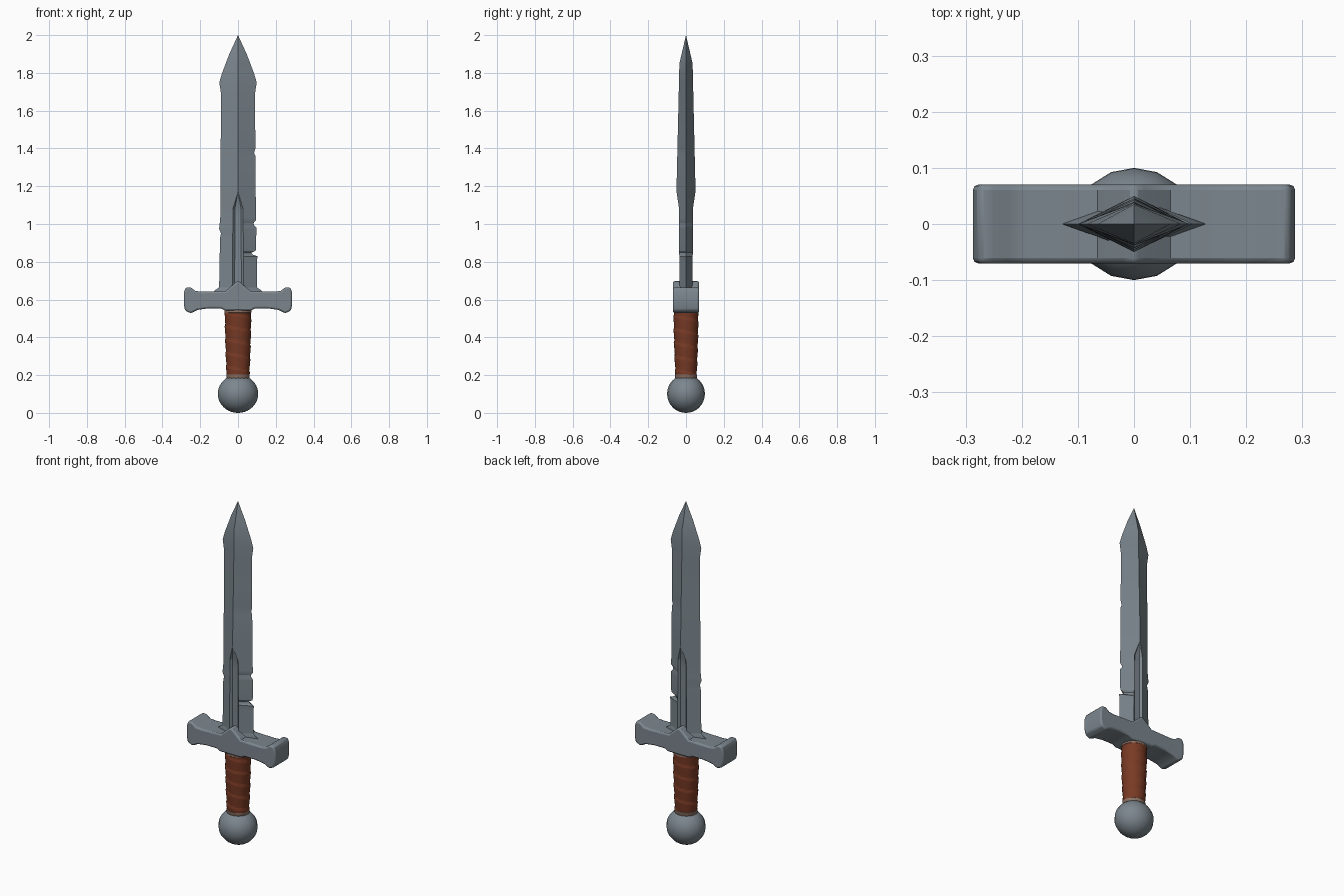
import bpy, bmesh, math

if "Cube" in bpy.data.objects:
    bpy.data.objects.remove(bpy.data.objects["Cube"])


def material(name, rgb):
    m = bpy.data.materials.new(name)
    m.diffuse_color = (*rgb, 1)
    m.use_nodes = True
    m.node_tree.nodes["Principled BSDF"].inputs["Base Color"].default_value = m.diffuse_color
    return m


STEEL = material("grey steel", (0.20, 0.24, 0.27))
LEATHER = material("red brown leather", (0.19, 0.042, 0.018))
TAN = material("worn tan band", (0.27, 0.17, 0.13))


def finish(name, bm, mat, angle=30):
    bmesh.ops.recalc_face_normals(bm, faces=bm.faces)
    mesh = bpy.data.meshes.new(name)
    bm.to_mesh(mesh)
    bm.free()
    mesh.materials.append(mat)
    ob = bpy.data.objects.new(name, mesh)
    bpy.context.collection.objects.link(ob)
    bpy.ops.object.select_all(action='DESELECT')
    ob.select_set(True)
    bpy.context.view_layer.objects.active = ob
    bpy.ops.object.shade_smooth_by_angle(angle=math.radians(angle))
    return ob


def loft(name, rings, mat, merge=0.0, angle=30):
    """Skin a stack of equal-length closed rings and cap the ends."""
    bm = bmesh.new()
    vs = [[bm.verts.new(p) for p in r] for r in rings]
    n = len(rings[0])
    for a, b in zip(vs, vs[1:]):
        for i in range(n):
            j = (i + 1) % n
            bm.faces.new((a[i], a[j], b[j], b[i]))
    bm.faces.new(vs[0])
    bm.faces.new(vs[-1])
    if merge:
        bmesh.ops.remove_doubles(bm, verts=bm.verts, dist=merge)
    return finish(name, bm, mat, angle)


def lerp_table(z, table):
    for (z0, v0), (z1, v1) in zip(table, table[1:]):
        if z <= z1:
            return v0 + (v1 - v0) * max(0, (z - z0) / (z1 - z0))
    return table[-1][1]


# Blade: diamond section with a lower fuller, chipped left and right edges
LEFT = [(0.60, .13), (0.645, .128), (0.665, .10), (0.80, .097), (0.92, .096),
        (0.95, .090), (0.975, .10), (1.03, .094), (1.2, .093), (1.5, .091),
        (1.69, .090), (1.75, .099), (1.80, .084), (1.9, .046), (2.0, 0)]
RIGHT = [(0.60, .13), (0.645, .128), (0.665, .10), (0.81, .10), (0.828, .105),
         (0.838, .078), (0.848, .070), (0.858, .093), (0.872, .096), (0.98, .097),
         (0.992, .086), (1.005, .082), (1.02, .096), (1.2, .093), (1.36, .092),
         (1.375, .085), (1.40, .092), (1.69, .090), (1.75, .099), (1.80, .084),
         (1.9, .046), (2.0, 0)]
THICK = [(0.60, .05), (1.2, .05), (1.5, .043), (1.85, .035), (2.0, 0)]
FULLER = [(0.60, .03), (1.08, .027), (1.17, 0), (2.0, 0)]

rings = []
for z in sorted({r[0] for t in (LEFT, RIGHT, THICK, FULLER) for r in t}):
    l, r = lerp_table(z, LEFT), lerp_table(z, RIGHT)
    t, g = lerp_table(z, THICK), lerp_table(z, FULLER)
    rim = t * (1 - g / 0.1)
    floor = rim - 0.4 * g
    half = [(-g, rim), (-.6 * g, floor), (.6 * g, floor), (g, rim)]
    rings.append([(-l, 0, z)] + [(x, -y, z) for x, y in half]
                 + [(r, 0, z)] + [(x, y, z) for x, y in reversed(half)])
loft("blade", rings, STEEL, merge=0.0005, angle=15)

# Crossguard: mirrored outline with flared ends and a central peak
side = [(0.065, .645), (0.19, .642), (0.225, .645), (0.25, .664), (0.277, .664),
        (0.287, .635), (0.287, .575), (0.28, .542), (0.25, .527), (0.215, .545),
        (0.16, .553), (0.09, .553), (0.07, .542)]
outline = [(0, .70), (0.02, .685)] + side + [(-x, z) for x, z in reversed(side)] + [(-0.02, .685)]
bm = bmesh.new()
face = bm.faces.new([bm.verts.new((x, -0.07, z)) for x, z in outline])
ext = bmesh.ops.extrude_face_region(bm, geom=[face])
bmesh.ops.translate(bm, vec=(0, 0.14, 0),
                    verts=[v for v in ext["geom"] if isinstance(v, bmesh.types.BMVert)])
guard = finish("crossguard", bm, STEEL, 40)
bev = guard.modifiers.new("soft edges", 'BEVEL')
bev.width, bev.segments, bev.limit_method = 0.009, 2, 'ANGLE'
bev.angle_limit = math.radians(50)


def round_part(name, profile, mat, n=32, wrap=0.0):
    """Slightly oval turned part; wrap adds a stepped spiral of leather strips."""
    rings = []
    for z, rad in profile:
        ring = []
        for i in range(n):
            a = 2 * math.pi * i / n
            rr = rad + wrap * ((z * 14 + i / n) % 1.0)
            ring.append((rr * math.cos(a), rr * 0.94 * math.sin(a), z))
        rings.append(ring)
    return loft(name, rings, mat, angle=40)


# Grip with spiral leather wrap, thickest near the guard
round_part("grip", [(0.20 + 0.335 * k / 48, 0.058 + 0.009 * math.sin(k / 48 * 1.6))
                    for k in range(49)], LEATHER, wrap=0.0045)

# Bands at both ends of the grip
round_part("lower_band", [(0.18, .058), (0.185, .062), (0.202, .062), (0.208, .056)], TAN)
round_part("upper_band", [(0.528, .066), (0.532, .071), (0.548, .071)], TAN)

# Ball pommel
bm = bmesh.new()
bmesh.ops.create_uvsphere(bm, u_segments=16, v_segments=20, radius=1)
bmesh.ops.scale(bm, vec=(0.107, 0.1, 0.101), verts=bm.verts)
bmesh.ops.translate(bm, vec=(0, 0, 0.101), verts=bm.verts)
finish("pommel", bm, STEEL, 60)
